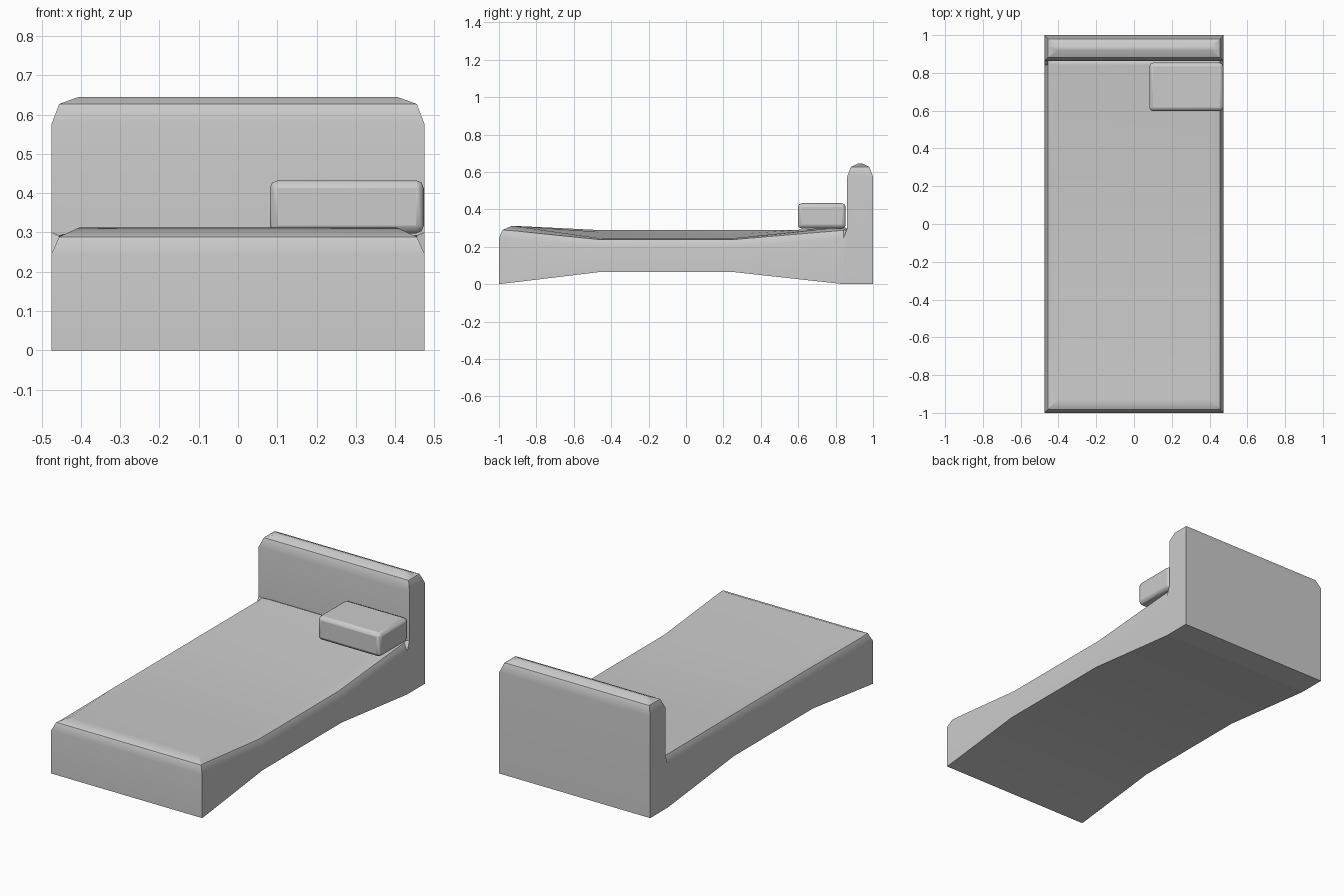
import bpy, bmesh
from math import radians

if "Cube" in bpy.data.objects:
    bpy.data.objects.remove(bpy.data.objects["Cube"])


def finish(obj):
    """Smooth shading with sharp creases kept and flat large faces."""
    bpy.ops.object.select_all(action='DESELECT')
    obj.select_set(True)
    bpy.context.view_layer.objects.active = obj
    bpy.ops.object.shade_smooth_by_angle(angle=radians(30))
    obj.modifiers.new("flat_faces", 'WEIGHTED_NORMAL').keep_sharp = True


def loft(name, stations, cap_front=False, cap_back=False):
    """Skin cross-sections; station = (y, bottom z, right top points, left top points)."""
    bm = bmesh.new()
    rings = []
    for y, zb, right, left in stations:
        pts = [(right[0][0], zb)] + right
        pts += [(-x, z) for x, z in reversed(left)] + [(-left[0][0], zb)]
        rings.append([bm.verts.new((x, y, z)) for x, z in pts])
    n = len(rings[0])
    for a, b in zip(rings, rings[1:]):
        for i in range(n):
            j = (i + 1) % n
            bm.faces.new((a[i], a[j], b[j], b[i]))
    if cap_front:
        bm.faces.new(rings[0])
    if cap_back:
        bm.faces.new(rings[-1])
    bmesh.ops.remove_doubles(bm, verts=bm.verts, dist=1e-5)
    bmesh.ops.recalc_face_normals(bm, faces=bm.faces)
    mesh = bpy.data.meshes.new(name)
    bm.to_mesh(mesh)
    bm.free()
    obj = bpy.data.objects.new(name, mesh)
    bpy.context.collection.objects.link(obj)
    # open shells: make sure the underside faces down
    low = min(mesh.polygons, key=lambda p: p.center.z)
    if low.normal.z > 0:
        mesh.flip_normals()
    finish(obj)
    return obj


def section(*zs):
    """Side edge, rim and inner crease heights."""
    return list(zip((0.475, 0.455, 0.405), zs))


def even(y, zb, pts):
    """Station that is the same on both sides."""
    return (y, zb, pts, pts)


# Bed base with mattress: arched underside, right rim dips in the middle
seam = even(0.862, 0.0, section(0.30, 0.292, 0.297))
loft("bed_base", [
    even(-1.0, 0.0, [(0.475, 0.245)] * 3),
    even(-0.982, 0.002, [(0.475, 0.245), (0.455, 0.289), (0.455, 0.289)]),
    even(-0.93, 0.008, section(0.243, 0.286, 0.312)),
    (-0.46, 0.065, section(0.195, 0.238, 0.245), section(0.245, 0.289, 0.279)),
    (0.25, 0.065, section(0.195, 0.238, 0.245), section(0.245, 0.289, 0.268)),
    even(0.842, 0.0, section(0.245, 0.288, 0.306)),
    seam,
], cap_front=True)

# Headboard: starts at the seam, two-step chamfer mitred at the corners
lower = [(0.475, 0.575)] * 3
middle = [(0.475, 0.575), (0.455, 0.627), (0.455, 0.627)]
peak = section(0.575, 0.627, 0.645)
loft("headboard", [
    seam,
    even(0.862, 0.0, lower),
    even(0.882, 0.0, middle),
    even(0.92, 0.0, peak),
    even(0.942, 0.0, peak),
    even(0.98, 0.0, middle),
    even(1.0, 0.0, lower),
], cap_back=True)

# Pillow: softly chamfered block near the headboard
bpy.ops.mesh.primitive_cube_add(size=1, location=(0.277, 0.726, 0.365))
pillow = bpy.context.object
pillow.name = "pillow"
pillow.scale = (0.392, 0.256, 0.135)
bpy.ops.object.transform_apply(location=False, rotation=False, scale=True)
bevel = pillow.modifiers.new("soft_edges", 'BEVEL')
bevel.width = 0.02
bevel.segments = 2
finish(pillow)
